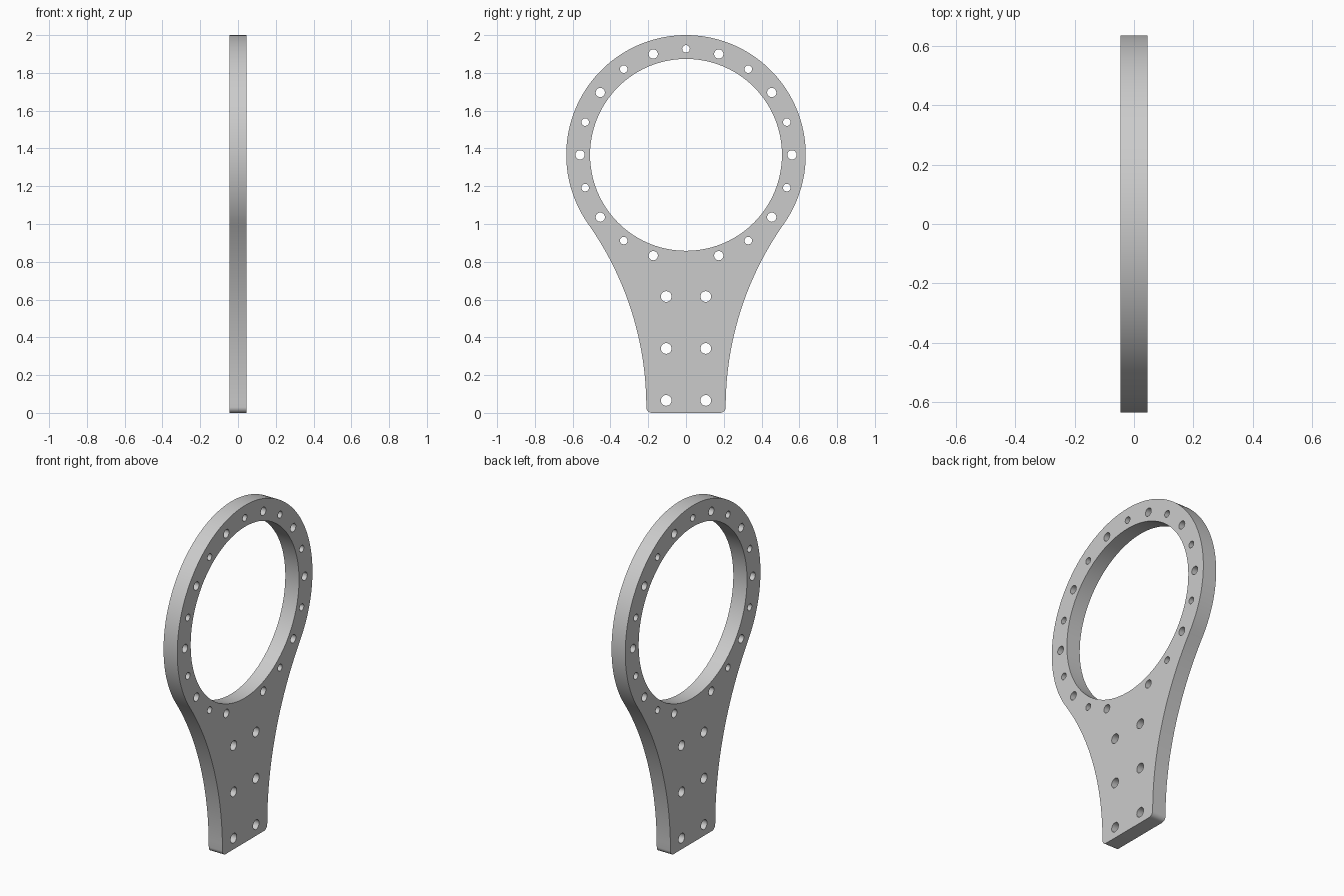
import bpy, bmesh, math
from mathutils import Matrix

if "Cube" in bpy.data.objects:
    bpy.data.objects.remove(bpy.data.objects["Cube"])

RING_Z, RING_R, BORE_R, BOLT_R = 1.366, 0.634, 0.508, 0.561
HALF_THICK = 0.045
FOOT_Y, FOOT_Z, FILLET = 0.21, 0.03, 0.03


def arc(cx, cy, r, a0, a1, n):
    """Points along an arc, angles in radians, both ends included."""
    return [(cx + r * math.cos(a0 + (a1 - a0) * i / n),
             cy + r * math.sin(a0 + (a1 - a0) * i / n)) for i in range(n + 1)]


def circle(cx, cy, r, n):
    return arc(cx, cy, r, 0, 2 * math.pi, n)[:-1]


# Flared side: concave arc, vertical at the foot and tangent to the ring
h = RING_Z - FOOT_Z
flare_r = (FOOT_Y**2 + h**2 - RING_R**2) / (2 * (RING_R - FOOT_Y))
flare_y = FOOT_Y + flare_r
tangent = math.atan2(-h, flare_y)

# Right half of the outline, from the foot up to the crown
half = arc(FOOT_Y - FILLET, FILLET, FILLET, -math.pi / 2, 0, 8)
half += arc(flare_y, FOOT_Z, flare_r, math.pi, math.pi + tangent, 24)[1:]
half += arc(0, RING_Z, RING_R, tangent, math.pi / 2, 48)[1:]
outline = half + [(-y, z) for y, z in reversed(half[:-1])]

# Central bore, alternating ring holes and mounting holes
loops = [outline, circle(0, RING_Z, BORE_R, 96)]
for k in range(20):
    if k == 15:          # no hole where the ring meets the stem
        continue
    a = math.radians(18 * k)
    loops.append(circle(BOLT_R * math.cos(a), RING_Z + BOLT_R * math.sin(a),
                        0.020 if k % 2 else 0.0245, 24))
for z in (0.066, 0.341, 0.616):
    for y in (-0.105, 0.105):
        loops.append(circle(y, z, 0.0285, 24))

# Filled, extruded profile
curve = bpy.data.curves.new("ring_bracket", "CURVE")
curve.dimensions = "2D"
curve.fill_mode = "BOTH"
curve.extrude = HALF_THICK
for pts in loops:
    spline = curve.splines.new("POLY")
    spline.points.add(len(pts) - 1)
    for p, (y, z) in zip(spline.points, pts):
        p.co = (y, z, 0, 1)
    spline.use_cyclic_u = True

obj = bpy.data.objects.new("ring_bracket", curve)
bpy.context.collection.objects.link(obj)
bpy.context.view_layer.objects.active = obj
obj.select_set(True)
bpy.ops.object.convert(target="MESH")
obj = bpy.context.object

# Stand the plate upright, weld caps to walls
bm = bmesh.new()
bm.from_mesh(obj.data)
bm.transform(Matrix(((0, 0, 1, 0), (1, 0, 0, 0), (0, 1, 0, 0), (0, 0, 0, 1))))
bmesh.ops.remove_doubles(bm, verts=bm.verts, dist=1e-5)
bmesh.ops.recalc_face_normals(bm, faces=bm.faces)
bm.to_mesh(obj.data)
bm.free()

grey = bpy.data.materials.new("light_grey")
grey.diffuse_color = (0.6, 0.6, 0.6, 1)
grey.use_nodes = True
grey.node_tree.nodes["Principled BSDF"].inputs["Base Color"].default_value = grey.diffuse_color
obj.data.materials.clear()
obj.data.materials.append(grey)
bpy.ops.object.shade_smooth_by_angle(angle=math.radians(30))
